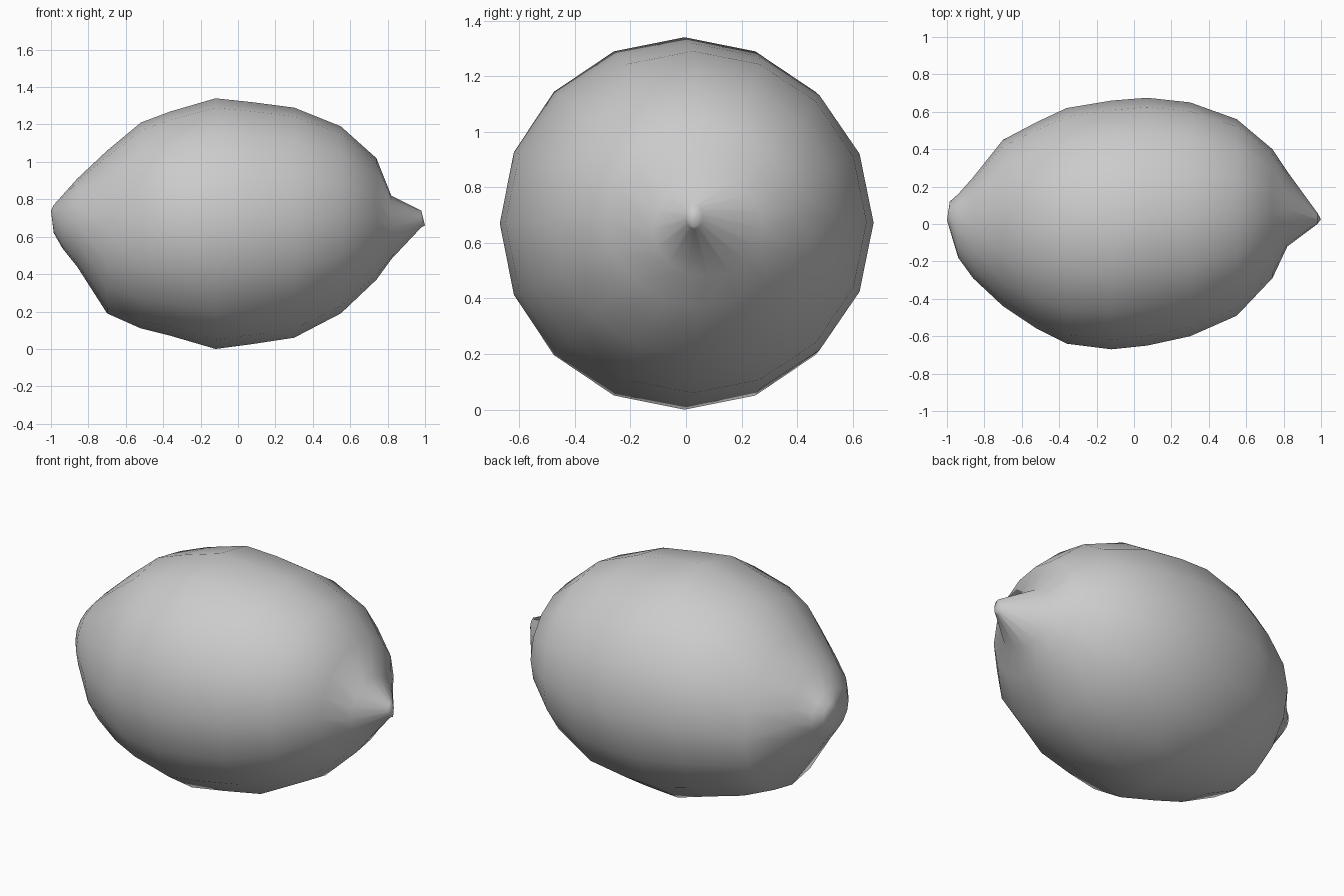
import bpy, bmesh
from math import sin, cos, pi

if "Cube" in bpy.data.objects:
    bpy.data.objects.remove(bpy.data.objects["Cube"])

SIDES = 16
# cross-sections along the fruit: x, y low, y high, z low, z high
sections = [
    (-0.985, -0.03, 0.12, 0.62, 0.77),
    (-0.94, -0.18, 0.16, 0.54, 0.82),
    (-0.86, -0.29, 0.25, 0.44, 0.91),
    (-0.70, -0.44, 0.45, 0.19, 1.06),
    (-0.52, -0.56, 0.545, 0.11, 1.21),
    (-0.36, -0.64, 0.62, 0.07, 1.27),
    (-0.12, -0.67, 0.66, 0.00, 1.34),
    (0.07, -0.65, 0.675, 0.025, 1.32),
    (0.30, -0.60, 0.65, 0.06, 1.29),
    (0.55, -0.49, 0.56, 0.19, 1.19),
    (0.74, -0.29, 0.40, 0.37, 1.02),
    (0.82, -0.12, 0.28, 0.48, 0.82),
    (0.98, 0.00, 0.06, 0.65, 0.74),
]

# lemon body with a blunt stem end and a pointed nipple end
bm = bmesh.new()
rings = []
for x, y0, y1, z0, z1 in sections:
    cy, cz, ry, rz = (y0 + y1) / 2, (z0 + z1) / 2, (y1 - y0) / 2, (z1 - z0) / 2
    rings.append([bm.verts.new((x, cy + ry * cos(2 * pi * i / SIDES),
                                cz + rz * sin(2 * pi * i / SIDES)))
                  for i in range(SIDES)])
for a, b in zip(rings, rings[1:]):
    for i in range(SIDES):
        j = (i + 1) % SIDES
        bm.faces.new((a[i], a[j], b[j], b[i]))

# closed tips
for ring, tip in ((rings[0], (-1, 0.02, 0.74)), (rings[-1], (1, 0.025, 0.66))):
    v = bm.verts.new(tip)
    for i in range(SIDES):
        bm.faces.new((ring[i], ring[(i + 1) % SIDES], v))
bmesh.ops.recalc_face_normals(bm, faces=bm.faces)

mesh = bpy.data.meshes.new("lemon")
bm.to_mesh(mesh)
bm.free()
mesh.shade_smooth()
lemon = bpy.data.objects.new("lemon", mesh)
bpy.context.collection.objects.link(lemon)
